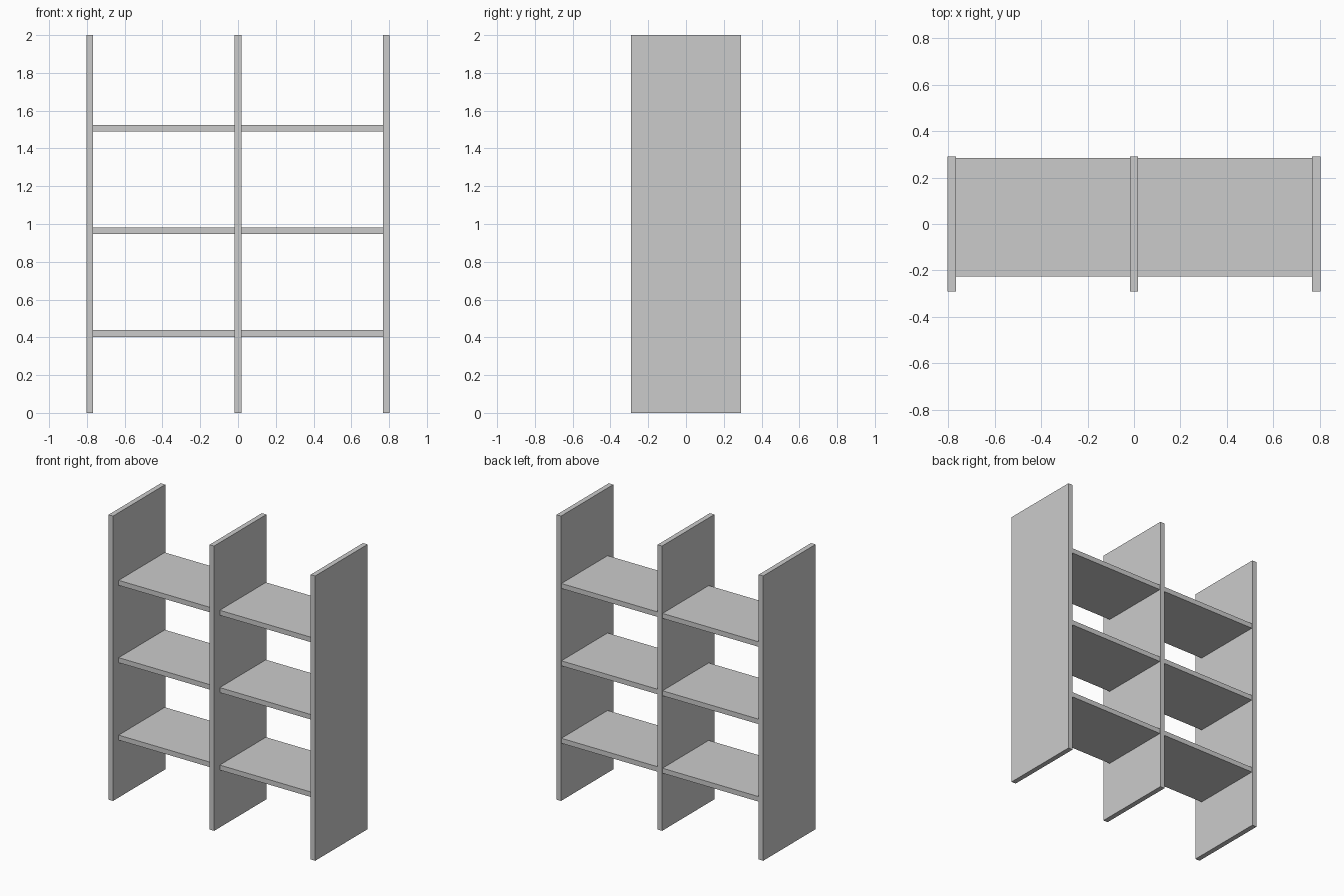
import bpy

if "Cube" in bpy.data.objects:
    bpy.data.objects.remove(bpy.data.objects["Cube"])

T = 0.035          # board thickness
HALF_W = 0.803     # outer half width
DEPTH = 0.58       # upright depth


def board(name, x0, x1, y0, y1, z0, z1):
    bpy.ops.mesh.primitive_cube_add(size=1, location=((x0 + x1) / 2, (y0 + y1) / 2, (z0 + z1) / 2))
    ob = bpy.context.object
    ob.name = name
    ob.scale = (x1 - x0, y1 - y0, z1 - z0)
    bpy.ops.object.transform_apply(location=False, rotation=False, scale=True)
    return ob


# Three full-height uprights
for name, x in (("left_upright", -HALF_W + T / 2), ("middle_upright", 0), ("right_upright", HALF_W - T / 2)):
    board(name, x - T / 2, x + T / 2, -DEPTH / 2, DEPTH / 2, 0, 2)

# Three levels of shelves in each bay, set back from the front
inner, outer = T / 2, HALF_W - T
for level, z in enumerate((0.403, 0.947, 1.490), 1):
    board(f"left_shelf_{level}", -outer, -inner, -0.227, 0.285, z, z + T)
    board(f"right_shelf_{level}", inner, outer, -0.227, 0.285, z, z + T)
